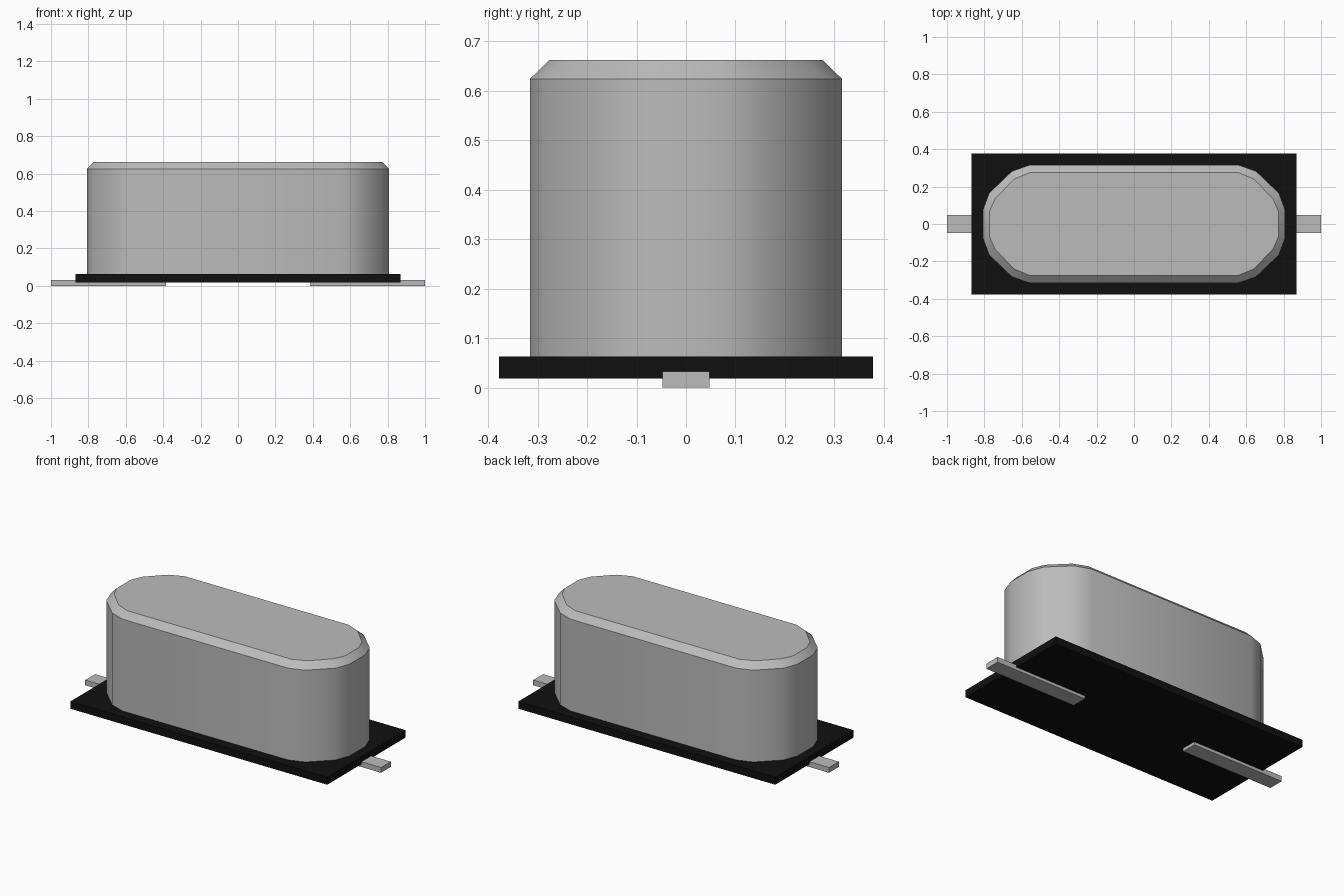
import bpy, bmesh, math

cube = bpy.data.objects.get("Cube")
if cube:
    bpy.data.objects.remove(cube, do_unlink=True)


def material(name, rgb):
    m = bpy.data.materials.new(name)
    m.use_nodes = True
    m.diffuse_color = (*rgb, 1)
    m.node_tree.nodes["Principled BSDF"].inputs["Base Color"].default_value = (*rgb, 1)
    return m


metal = material("metal grey", (0.5, 0.5, 0.5))
black = material("black plastic", (0.005, 0.005, 0.005))


def add_object(name, bm, mat):
    bmesh.ops.recalc_face_normals(bm, faces=bm.faces)
    me = bpy.data.meshes.new(name)
    bm.to_mesh(me)
    bm.free()
    me.materials.append(mat)
    ob = bpy.data.objects.new(name, me)
    bpy.context.collection.objects.link(ob)
    return ob


def box(name, lo, hi, mat):
    bm = bmesh.new()
    bmesh.ops.create_cube(bm, size=1)
    for v in bm.verts:
        v.co = [(a + b) / 2 + c * (b - a) for a, b, c in zip(lo, hi, v.co)]
    return add_object(name, bm, mat)


def outline(quarter):
    """Mirror a quarter outline (end to long side) into a closed loop."""
    half = quarter + [(-x, y) for x, y in reversed(quarter)]
    return half + [(-x, -y) for x, y in half]


# Metal can: rounded-end outline, straight walls and a chamfered rim
wall = outline([(0.808, 0.075), (0.775, 0.165), (0.653, 0.282), (0.56, 0.315)])
rim = outline([(0.772, 0.068), (0.742, 0.137), (0.639, 0.241), (0.555, 0.276)])
bm = bmesh.new()
rings = [[bm.verts.new((x, y, z)) for x, y in pts]
         for pts, z in ((wall, 0.063), (wall, 0.624), (rim, 0.662))]
n = len(wall)
for a, b in zip(rings, rings[1:]):
    for i in range(n):
        j = (i + 1) % n
        bm.faces.new((a[i], a[j], b[j], b[i]))
bm.faces.new(rings[0])
bm.faces.new(rings[-1])
can = add_object("can", bm, metal)
bpy.context.view_layer.objects.active = can
can.select_set(True)
bpy.ops.object.shade_smooth_by_angle(angle=math.radians(30))

# Insulating base plate
box("base_plate", (-0.868, -0.378, 0.018), (0.868, 0.378, 0.063), black)

# Flat leads under the plate, one at each end
box("left_lead", (0.385, -0.047, 0), (1, 0.047, 0.032), metal)
box("right_lead", (-1, -0.047, 0), (-0.385, 0.047, 0.032), metal)
